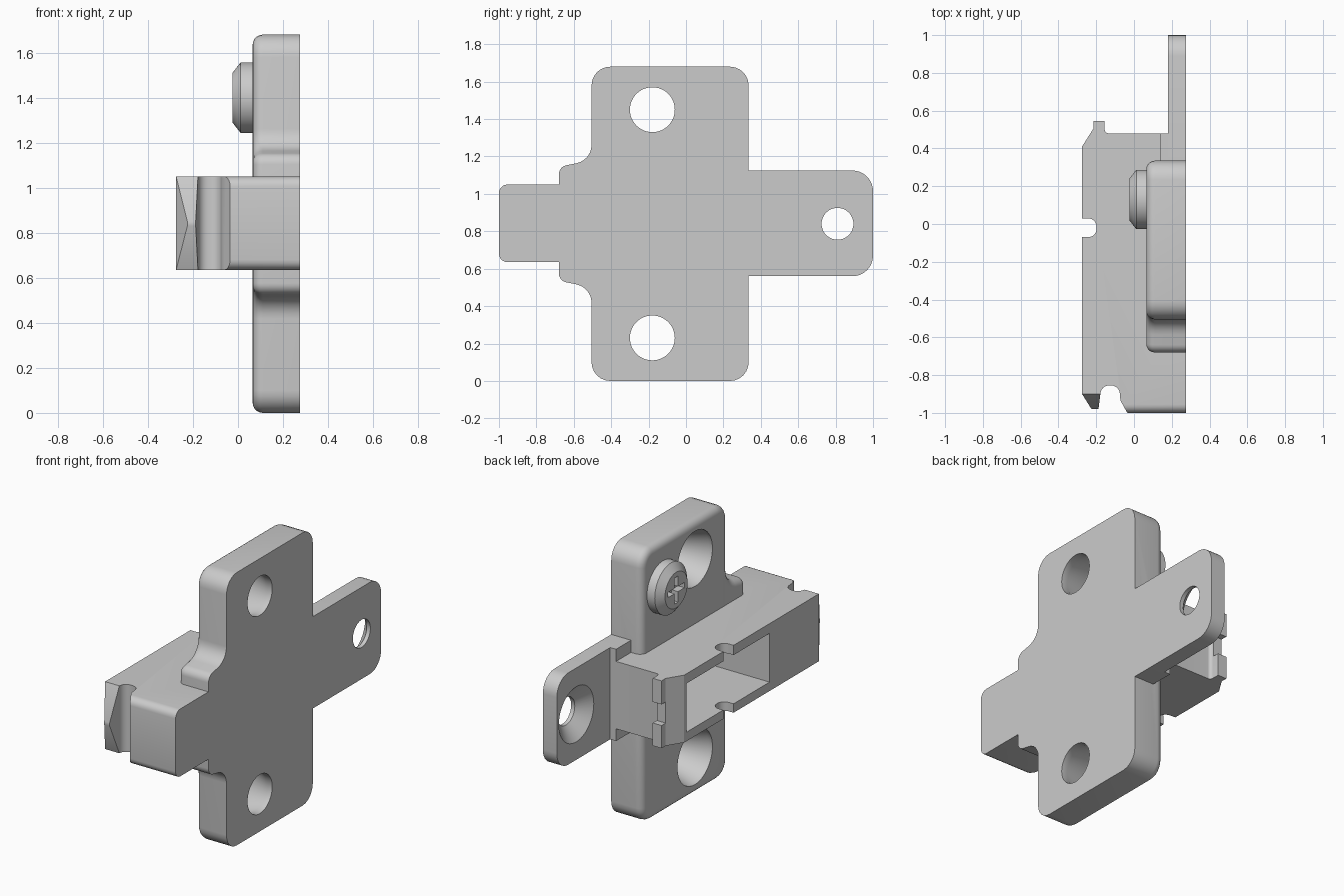
import bpy, bmesh, math
from mathutils import Vector

if "Cube" in bpy.data.objects:
    bpy.data.objects.remove(bpy.data.objects["Cube"])


def rounded(points, steps=6):
    """Outline from (a, b, radius) corners, with each corner turned into an arc."""
    out = []
    for i, (a, b, r) in enumerate(points):
        p = Vector((a, b))
        if r == 0:
            out.append(p)
            continue
        u = (Vector(points[i - 1][:2]) - p).normalized()
        v = (Vector(points[(i + 1) % len(points)][:2]) - p).normalized()
        half = u.angle(v) / 2
        c = p + (u + v).normalized() * r / math.sin(half)
        t = r / math.tan(half)
        s, e = (p + u * t - c).normalized(), (p + v * t - c).normalized()
        out += [c + s.slerp(e, k / steps) * r for k in range(steps + 1)]
    return out


def finish(name, bm):
    bmesh.ops.recalc_face_normals(bm, faces=bm.faces[:])
    mesh = bpy.data.meshes.new(name)
    bm.to_mesh(mesh)
    bm.free()
    ob = bpy.data.objects.new(name, mesh)
    bpy.context.collection.objects.link(ob)
    return ob


def prism(name, points, lo, hi, axis, bevel_test=None, bevel=0.045):
    """Extrude an outline along x (points are y,z) or z (points are x,y)."""
    bm = bmesh.new()
    place = (lambda p, h: (h, p[0], p[1])) if axis == 'x' else (lambda p, h: (p[0], p[1], h))
    a = [bm.verts.new(place(p, lo)) for p in points]
    b = [bm.verts.new(place(p, hi)) for p in points]
    bm.faces.new(a)
    bm.faces.new(b[::-1])
    for i in range(len(a)):
        bm.faces.new((a[i - 1], a[i], b[i], b[i - 1]))
    bmesh.ops.recalc_face_normals(bm, faces=bm.faces[:])
    if bevel_test:
        edges = [e for e in bm.edges if bevel_test(e.verts[0].co, e.verts[1].co)]
        bmesh.ops.bevel(bm, geom=edges, offset=bevel, segments=5, profile=0.5,
                        affect='EDGES', clamp_overlap=False)
    return finish(name, bm)


def box(name, x0, x1, y0, y1, z0, z1):
    return prism(name, [(x0, y0), (x1, y0), (x1, y1), (x0, y1)], z0, z1, 'z')


def turned(name, profile, y, z, n=48):
    """Round part about an x-directed axis from (x, radius) pairs."""
    bm = bmesh.new()
    rings = [[bm.verts.new((x, y + r * math.cos(2 * math.pi * k / n),
                            z + r * math.sin(2 * math.pi * k / n))) for k in range(n)]
             for x, r in profile]
    for p, q in zip(rings, rings[1:]):
        for k in range(n):
            bm.faces.new((p[k - 1], p[k], q[k], q[k - 1]))
    bm.faces.new(rings[0])
    bm.faces.new(rings[-1][::-1])
    return finish(name, bm)


def cut(ob, *cutters):
    bpy.context.view_layer.objects.active = ob
    for c in cutters:
        c.hide_render = True
        m = ob.modifiers.new("cut", 'BOOLEAN')
        m.operation, m.solver, m.object = 'DIFFERENCE', 'EXACT', c
        bpy.ops.object.modifier_apply(modifier=m.name)
        bpy.data.objects.remove(c)


BACK, MID = 0.275, 0.84

# Wing plate: outline mirrored about mid height, front edge rounded over
upper = [(0.335, 1.68, .1), (-0.505, 1.68, .1), (-0.505, 1.18, .1), (-0.68, 1.145, .05)]
outline = rounded(upper + [(y, 2 * MID - z, r) for y, z, r in reversed(upper)])
plate = prism("wing_plate", outline, 0.065, BACK, 'x',
              lambda a, b: abs(a.x - 0.065) < 1e-4 and abs(b.x - 0.065) < 1e-4)
for z in (0.23, 1.45):
    cut(plate, turned("hole_cutter", [(0.0, .17), (0.09, .17), (0.235, .12), (0.4, .12)], -0.18, z))
cut(plate, box("pocket_cutter", -0.5, 0.14, -0.42, 0.39, 0.69, 0.99))

# Tongue with countersunk hole, and the thicker step at its root
tongue = prism("tongue", rounded([(0.335, 0.56, 0), (1, 0.56, .11), (1, 1.125, .11),
                                  (0.335, 1.125, 0)], 8), 0.18, BACK, 'x')
cut(tongue, turned("hole_cutter", [(0.1, .17), (0.18, .17), (0.25, .085), (0.4, .085)], 0.81, MID))
box("tongue_step", 0.14, 0.18, 0.335, 0.48, 0.56, 1.125)

# Central arm: side profile with groove, hook lip and slot, hollowed by the pocket
arm_profile = rounded([
    (-0.275, -0.90, 0), (-0.178, -0.90, 0), (-0.172, -0.855, .045), (-0.078, -0.855, .045),
    (-0.072, -0.935, 0), (-0.035, -1.0, 0), (BACK, -1.0, 0), (BACK, -0.675, 0),
    (0.14, -0.675, 0), (0.14, 0.48, 0), (-0.155, 0.48, .02), (-0.155, 0.545, 0),
    (-0.215, 0.545, 0), (-0.215, 0.505, 0), (-0.275, 0.41, 0),
    (-0.275, 0.03, 0), (-0.198, 0.03, .045), (-0.198, -0.07, .045), (-0.275, -0.07, 0)])
arm = prism("central_arm", arm_profile, 0.635, 1.05, 'z',
            lambda a, b: a.y < -0.999 and b.y < -0.999 and abs(a.z - b.z) < 1e-4)
cut(arm, box("pocket_cutter", -0.5, 0.3, -0.42, 0.39, 0.69, 0.99),
    box("lip_cutter", -0.25, -0.1, 0.505, 0.6, 0.775, 0.905))

# Wedge nose at the front of the arm, tapering to a short ridge
bm = bmesh.new()
base = [bm.verts.new((x, -0.90, z)) for x, z in
        [(-0.275, 0.635), (-0.178, 0.635), (-0.178, 1.05), (-0.275, 1.05)]]
tip = [bm.verts.new((x, -0.98, z)) for x, z in
       [(-0.225, 0.83), (-0.188, 0.83), (-0.188, 0.85), (-0.225, 0.85)]]
bm.faces.new(tip)
for i in range(4):
    bm.faces.new((base[i - 1], base[i], tip[i], tip[i - 1]))
bm.faces.new(base[::-1])
finish("wedge_nose", bm)

# Adjusting screw with a cross recess
SY, SZ = 0.13, 1.4
screw = turned("screw_head", [(-0.025, .11), (0.012, .157), (0.09, .157)], SY, SZ)
L, W = 0.08, 0.016
cross = [(L, -W), (L, W), (W, W), (W, L), (-W, L), (-W, W),
         (-L, W), (-L, -W), (-W, -W), (-W, -L), (W, -L), (W, -W)]
cut(screw, prism("cross_cutter", [(SY + a, SZ + b) for a, b in cross], -0.1, 0.02, 'x'))

# Smooth the curved surfaces, keep hard edges
for ob in bpy.context.scene.objects:
    ob.select_set(True)
    bpy.context.view_layer.objects.active = ob
bpy.ops.object.shade_smooth_by_angle(angle=math.radians(28))
